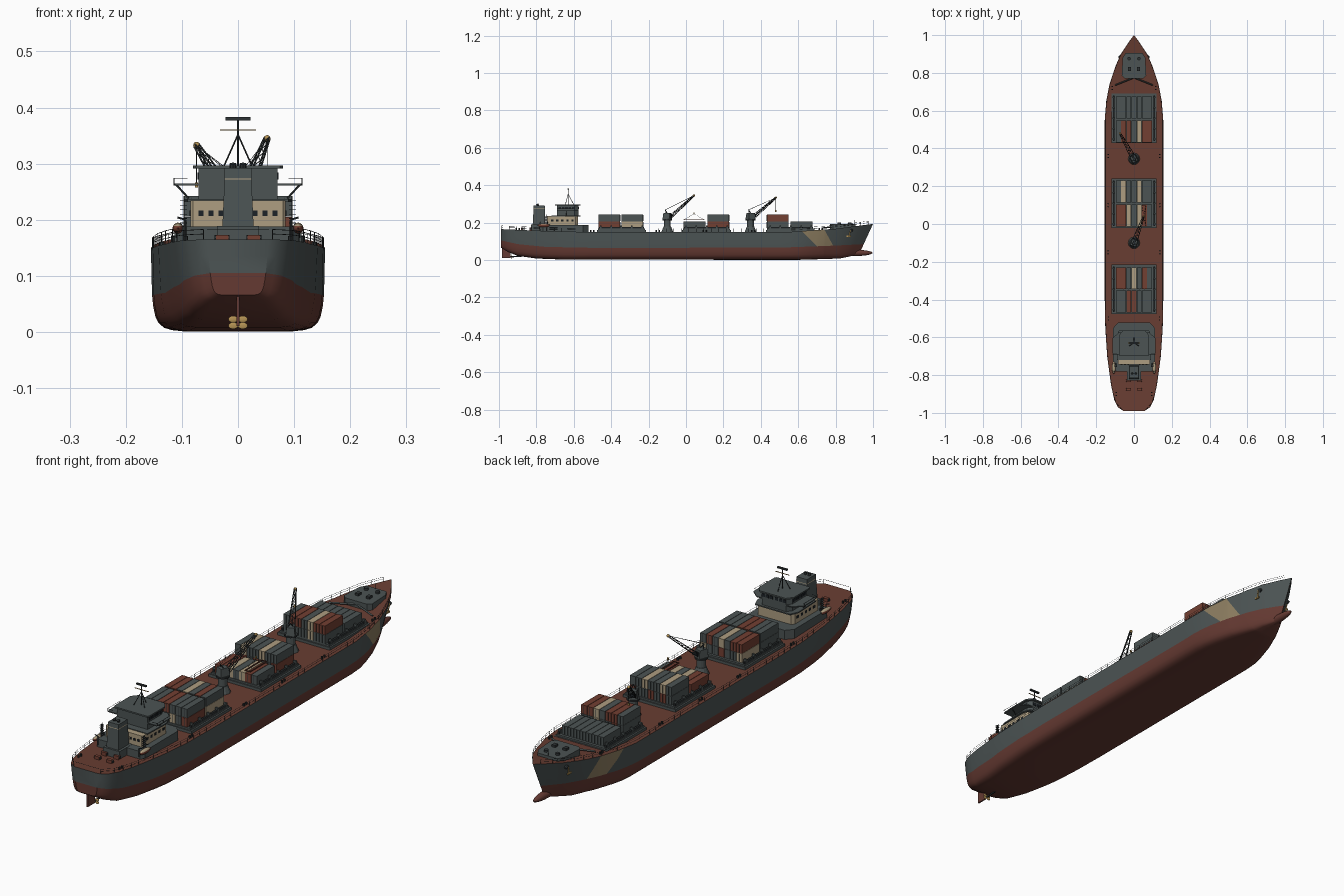
import bpy, bmesh, math
from mathutils import Vector, Matrix

if "Cube" in bpy.data.objects:
    bpy.data.objects.remove(bpy.data.objects["Cube"])

COLOURS = {
    "hull_grey": (0.072, 0.088, 0.088), "deck_red": (0.14, 0.047, 0.032),
    "keel_red": (0.13, 0.042, 0.032), "sand": (0.42, 0.34, 0.22),
    "patch_tan": (0.27, 0.21, 0.12), "box_red": (0.17, 0.05, 0.032),
    "dark_metal": (0.028, 0.034, 0.036), "glass": (0.012, 0.016, 0.02),
    "orange": (0.35, 0.10, 0.035), "bronze": (0.46, 0.29, 0.09)}
MATS = {}
for name, rgb in COLOURS.items():
    m = bpy.data.materials.new(name)
    m.use_nodes = True
    m.diffuse_color = (*rgb, 1)
    m.node_tree.nodes["Principled BSDF"].inputs["Base Color"].default_value = (*rgb, 1)
    MATS[name] = m


class Part:
    """One mesh object assembled from simple solids."""
    def __init__(self, name):
        self.name, self.bm, self.slots = name, bmesh.new(), []

    def slot(self, mat):
        if mat not in self.slots:
            self.slots.append(mat)
        return self.slots.index(mat)

    def paint(self, verts, mat):
        for f in {f for v in verts for f in v.link_faces}:
            f.material_index = self.slot(mat)
        return verts

    def box(self, c, s, mat, taper=1, turn=0):
        M = Matrix.Translation(c) @ Matrix.Rotation(turn, 4, 'Z') @ Matrix.Diagonal((*s, 1))
        verts = bmesh.ops.create_cube(self.bm, size=1)["verts"]
        for v in verts:
            if v.co.z > 0:
                v.co.x, v.co.y = v.co.x * taper, v.co.y * taper
            v.co = M @ v.co
        return self.paint(verts, mat)

    def rod(self, a, b, r, mat, r2=None, n=5):
        a, b = Vector(a), Vector(b)
        M = Matrix.Translation((a + b) / 2) @ (b - a).to_track_quat('Z', 'Y').to_matrix().to_4x4()
        self.paint(bmesh.ops.create_cone(self.bm, cap_ends=True, segments=n, radius1=r,
                   radius2=r if r2 is None else r2, depth=(b - a).length, matrix=M)["verts"], mat)

    def ball(self, c, s, mat):
        M = Matrix.Translation(c) @ Matrix.Diagonal((*s, 1))
        return self.paint(bmesh.ops.create_uvsphere(self.bm, u_segments=14, v_segments=8,
                          radius=1, matrix=M)["verts"], mat)

    def prism(self, half, z0, z1, mat):
        pts = half + [(-x, y) for x, y in reversed(half)]
        low, top = ([self.bm.verts.new((x, y, z)) for x, y in pts] for z in (z0, z1))
        self.bm.faces.new(low), self.bm.faces.new(top)
        for i in range(len(pts)):
            j = (i + 1) % len(pts)
            self.bm.faces.new((low[i], low[j], top[j], top[i]))
        self.paint(low + top, mat)

    def done(self, smooth=None):
        bmesh.ops.recalc_face_normals(self.bm, faces=self.bm.faces)
        mesh = bpy.data.meshes.new(self.name)
        self.bm.to_mesh(mesh)
        for s in self.slots:
            mesh.materials.append(MATS[s])
        ob = bpy.data.objects.new(self.name, mesh)
        bpy.context.collection.objects.link(ob)
        if smooth:
            bpy.ops.object.select_all(action='DESELECT')
            ob.select_set(True)
            bpy.context.view_layer.objects.active = ob
            bpy.ops.object.shade_smooth_by_angle(angle=math.radians(smooth))


def lerp(table, y):
    for (a, p), (b, q) in zip(table, table[1:]):
        if y <= b:
            return p + (q - p) * max(0, (y - a) / (b - a))
    return table[-1][1]


# Hull lines: half width, deck height, keel height and waterline along the length
WIDTH = [(-.99, .055), (-.97, .085), (-.93, .105), (-.85, .122), (-.7, .142), (-.55, .152), (-.4, .155),
         (.55, .155), (.65, .147), (.74, .13), (.83, .1), (.9, .07), (.96, .03), (1, .0005)]
DECK = [(-.99, .165), (-.8, .157), (-.55, .15), (.55, .15), (.8, .167), (1, .193)]
KEEL = [(-.99, .066), (-.95, .042), (-.9, .022), (-.8, .008), (-.65, .002), (.6, .001), (.85, .008), (1, .03)]
WATER = [(-.99, .105), (-.9, .085), (-.75, .07), (-.5, .065), (.5, .066), (.75, .075), (1, .085)]
LOW = [(0, 0), (.62, 0), (.76, .035), (.85, .1), (.91, .22), (.95, .4), (.975, .7), (.988, 1)]
HIGH = [(.996, .5), (1, 1)]

hull = Part("hull")
stations = sorted({a for t in (WIDTH, DECK, KEEL, WATER) for a, _ in t} | {-.98, -.2, 0, .2, .7, .93, .98})
rows = []
for y in stations:
    w, d, k, wl = (lerp(t, y) for t in (WIDTH, DECK, KEEL, WATER))
    bow, stern = max(0, (y - .6) / .4), max(0, (-.6 - y) / .4)
    ring = []
    for u, z in [(u, k + (wl - k) * f) for u, f in LOW] + [(u, wl + (d - wl) * f) for u, f in HIGH]:
        drop = 1 - (z - k) / (d - k)
        ring.append((w * u * (1 - drop * (.4 * bow + .15 * stern)), y - .075 * drop * bow ** 2, z))
    rows.append([[hull.bm.verts.new((s * x, yy, z)) for x, yy, z in ring] for s in (1, -1)])
keel_i, grey_i, deck_i, tan_i = map(hull.slot, ("keel_red", "hull_grey", "deck_red", "patch_tan"))
for a, b in zip(rows, rows[1:]):
    for s in (0, 1):
        for i in range(len(a[0]) - 1):
            f = hull.bm.faces.new((a[s][i], a[s][i + 1], b[s][i + 1], b[s][i]))
            f.material_index = keel_i if i < len(LOW) - 1 else grey_i
    hull.bm.faces.new((a[0][-1], a[1][-1], b[1][-1], b[0][-1])).material_index = deck_i
for i in range(len(LOW) + len(HIGH) - 1):
    p, q = rows[0]
    hull.bm.faces.new((p[i], p[i + 1], q[i + 1], q[i])).material_index = keel_i if i < len(LOW) - 1 else grey_i
bmesh.ops.remove_doubles(hull.bm, verts=hull.bm.verts, dist=.00005)
# Slanted tan patch on both bows
edges = [(.62, 1.0), (.745, .55)]
for y, slope in edges:
    bmesh.ops.bisect_plane(hull.bm, geom=hull.bm.verts[:] + hull.bm.edges[:] + hull.bm.faces[:],
                           plane_co=(0, y, .153), plane_no=(0, 1, slope))
for f in hull.bm.faces:
    c = f.calc_center_median()
    inside = [c.y + (c.z - .153) * s > y for y, s in edges]
    if f.material_index == grey_i and inside == [True, False]:
        f.material_index = tan_i
hull.done(smooth=35)

# Bulb, rudder and propeller
bulb = Part("bow_bulb")
bulb.ball((0, .9, .038), (.017, .098, .017), "keel_red")
bulb.done(smooth=60)
gear = Part("rudder_and_propeller")
gear.box((0, -.962, .042), (.006, .046, .062), "keel_red")
gear.rod((0, -.938, .017), (0, -.88, .02), .004, "dark_metal")
for i in range(4):
    a = math.pi / 4 + i * math.pi / 2
    gear.ball((.012 * math.cos(a), -.932, .017 + .008 * math.sin(a)), (.009, .002, .006), "bronze")
gear.done()

# Railings, bollards and anchors, mirrored port and starboard
rail = Part("deck_railing")
fit = Part("deck_fittings")
for s in (1, -1):
    steps = [-.985 + i * .04 for i in range(50)]
    path = [Vector((s * (lerp(WIDTH, y) * .985), y, lerp(DECK, y))) for y in steps]
    for i, p in enumerate(path):
        rail.rod(p, p + Vector((0, 0, .018)), .0007, "dark_metal", n=4)
        for h in (.01, .018):
            if i:
                rail.rod(path[i - 1] + Vector((0, 0, h)), p + Vector((0, 0, h)), .0006, "dark_metal", n=4)
    for y in (-.9, -.5, -.15, .1, .36, .72):
        for dy in (-.008, .008):
            x, z = s * (lerp(WIDTH, y) - .018), lerp(DECK, y)
            fit.rod((x, y + dy, z - .002), (x, y + dy, z + .01), .004, "dark_metal", n=8)
    for y in (-.83, -.875):
        fit.box((s * .028, y, .166), (.022, .014, .014), "box_red")
        fit.rod((s * .015, y, .167), (s * .042, y, .167), .006, "dark_metal", n=8)
    fit.rod((s * .068, .885, .16), (s * .078, .885, .155), .008, "dark_metal", n=10)
    fit.rod((s * .078, .88, .16), (s * .074, .87, .125), .0025, "bronze")
    fit.box((s * .076, .87, .127), (.006, .022, .006), "bronze")
    fit.rod((0, .775, .176), (s * .1, .735, .172), .004, "hull_grey", n=4)
rail.rod((-.055, -.985, .183), (.055, -.985, .183), .0007, "dark_metal", n=4)
fit.done()
rail.done()

# Raised forecastle platform with windlasses
fore = Part("forecastle_platform")
fore.prism([(.05, .77), (.065, .785), (.06, .88), (.045, .905)], .16, .192, "hull_grey")
for s in (1, -1):
    fore.rod((s * .026, .875, .19), (s * .026, .875, .2), .009, "dark_metal", n=12)
    fore.box((s * .025, .82, .196), (.016, .02, .01), "dark_metal")
fore.rod((0, .9, .19), (0, .9, .215), .0015, "dark_metal")
fore.done()

# Cargo hatches with container bays; letters give the colour across the ship
CODE = {"g": "hull_grey", "r": "box_red", "s": "sand"}
BAYS = [(.617, ["ggggggg"]), (.49, ["grggsgg", "grrgsrr"]), (.173, ["grgrggr", "gsggsgg"]),
        (.045, ["rrsgsrg"]), (-.287, ["sggrggs", "rrgsgrg"]), (-.41, ["grggsgr", "ggrrggg"])]
for i, y in enumerate((.56, .11, -.345)):
    hatch = Part(f"cargo_hatch_{i + 1}")
    hatch.box((0, y, .154), (.24, .262, .014), "hull_grey")
    hatch.box((0, y, .164), (.226, .252, .008), "hull_grey")
    for s in (1, -1):
        hatch.box((s * .107, y, .172), (.007, .24, .01), "dark_metal")
        for k in range(5):
            hatch.box((s * .107, y - .11 + k * .055, .175), (.012, .008, .02), "hull_grey")
    hatch.done()
for i, (y, tiers) in enumerate(BAYS):
    bay = Part(f"containers_{i + 1}")
    for t, row in enumerate(tiers):
        for k, c in enumerate(row):
            x, z = (k - 3) * .0275, .1865 + t * .0375
            bay.box((x, y, z), (.0255, .116, .0365), CODE[c])
            for e in (-1, 1):
                bay.box((x, y + e * .0585, z), (.0015, .001, .032), "dark_metal")
    bay.done()


def crane(name, y, tip, hook_z):
    c, tip = Part(name), Vector(tip)
    c.rod((0, y, .148), (0, y, .178), .032, "hull_grey", .02, n=12)
    c.rod((0, y, .178), (0, y, .212), .018, "hull_grey", n=12)
    c.rod((0, y, .212), (0, y, .218), .026, "dark_metal", n=12)
    flat = Vector((tip.x, tip.y - y, 0)).normalized()
    side = Vector((-flat.y, flat.x, 0))
    turn = math.atan2(-flat.x, flat.y)
    c.box((0, y, .234), (.036, .042, .034), "hull_grey", .8, turn)
    c.box(Vector((0, y, .236)) + flat * .02, (.02, .008, .014), "glass", 1, turn)
    foot, head = Vector((0, y, .232)) + flat * .02, Vector((0, y, .268)) - flat * .012
    # Lattice jib made of four chords with zigzag bracing
    up = (tip - foot).normalized().cross(side) * -.006
    chords = [(foot + side * (.013 * a) + up * b, tip + side * (.004 * a) + up * (b * .5))
              for a, b in ((1, 1), (1, -1), (-1, -1), (-1, 1))]
    n = 8
    for k, (a, b) in enumerate(chords):
        c.rod(a, b, .0016, "dark_metal")
        p, q = chords[(k + 1) % 4]
        for j in range(n):
            c.rod(a.lerp(b, j / n), p.lerp(q, (j + 1) / n), .0009, "dark_metal", n=4)
    c.ball(tip, (.006, .006, .006), "bronze")
    for s in (1, -1):
        c.rod(Vector((0, y, .245)) + side * (.012 * s), head, .002, "dark_metal")
        c.rod(head + side * (.004 * s), tip, .0007, "dark_metal", n=4)
    c.rod(tip, (tip.x, tip.y, hook_z), .0007, "dark_metal", n=4)
    c.box((tip.x, tip.y, hook_z), (.006, .006, .009), "bronze")
    c.done()


crane("crane_aft", -.1, (.052, .043, .345), .25)
crane("crane_forward", .345, (-.074, .48, .333), .262)
sling = Part("lifting_frame")
for a in (-1, 1):
    sling.box((.052 + a * .011, .043, .215), (.003, .11, .004), "box_red")
    sling.box((.052, .043 + a * .054, .215), (.025, .003, .004), "box_red")
    for b in (-1, 1):
        sling.rod((.052, .043, .247), (.052 + a * .011, .043 + b * .054, .215), .0006, "dark_metal", n=4)
sling.done()

# Deckhouse: grey base, sand accommodation block, grey wheelhouse
house = Part("deckhouse")
house.prism([(.098, -.78), (.11, -.765), (.11, -.55), (.085, -.522)], .148, .188, "hull_grey")
house.prism([(.08, -.745), (.085, -.74), (.085, -.59), (.075, -.578)], .188, .234, "sand")
house.prism([(.09, -.72), (.095, -.6), (.08, -.565)], .232, .237, "hull_grey")
house.prism([(.07, -.69), (.07, -.595), (.055, -.575)], .237, .293, "hull_grey")
house.prism([(.112, -.69), (.115, -.66), (.115, -.605), (.08, -.575)], .261, .265, "hull_grey")
house.prism([(.075, -.7), (.08, -.69), (.08, -.59), (.06, -.565)], .291, .297, "hull_grey")
for s in (1, -1):
    for k in range(5):
        house.box((s * .085, -.715 + k * .027, .212), (.003, .012, .01), "glass")
        house.box((s * .0705, -.675 + k * .018, .278), (.003, .014, .012), "glass")
    for k in range(3):
        house.box((s * (.012 + k * .018), -.5745, .278), (.014, .003, .012), "glass")
        house.box((s * (.03 + k * .018), -.745, .212), (.009, .003, .01), "glass")
    for y in (-.69, -.65, -.61):
        house.rod((s * .114, y, .263), (s * .114, y, .274), .0007, "dark_metal", n=4)
    house.rod((s * .114, -.69, .274), (s * .114, -.605, .274), .0008, "dark_metal", n=4)
    house.rod((s * .09, -.69, .274), (s * .114, -.69, .274), .0008, "dark_metal", n=4)
    house.rod((s * .11, -.64, .262), (s * .088, -.64, .238), .002, "dark_metal")
    # Outside ladder
    for y in (-.745, -.755):
        house.rod((s * .096, y, .186), (s * .096, y, .242), .001, "dark_metal", n=4)
    for k in range(6):
        house.box((s * .097, -.75, .194 + k * .008), (.012, .012, .0015), "dark_metal")
house.done()

# Funnel with coloured bands and exhaust pipes
funnel = Part("funnel")
funnel.box((0, -.785, .172), (.075, .085, .034), "hull_grey")
funnel.box((0, -.785, .234), (.056, .07, .104), "hull_grey", .84)
for z, h, c in ((.266, .012, "orange"), (.274, .004, "sand"), (.284, .016, "hull_grey")):
    funnel.box((0, -.785, z), (.049, .061, h), c, .97)
for s in (1, -1):
    funnel.rod((s * .009, -.79, .285), (s * .009, -.795, .3), .006, "dark_metal", n=8)
funnel.done()

# Signal mast with yard and radar bar
mast = Part("mast")
mast.rod((0, -.63, .295), (0, -.63, .378), .0022, "dark_metal")
for x, y in ((.025, -.645), (-.025, -.645), (0, -.6)):
    mast.rod((x, y, .296), (0, -.63, .352), .0015, "dark_metal")
mast.box((0, -.63, .38), (.045, .008, .006), "dark_metal")
mast.box((0, -.63, .36), (.064, .003, .002), "bronze")
mast.done()

# Lifeboats: red hull, sand canopy, held by davits
for s, label in ((1, "left"), (-1, "right")):
    boat = Part(f"lifeboat_{label}")
    boat.ball((s * .107, -.76, .185), (.01, .034, .01), "box_red")
    top = boat.slot("sand")
    for f in boat.bm.faces:
        if f.calc_center_median().z > .188:
            f.material_index = top
    for y in (-.78, -.74):
        boat.rod((s * .094, y, .165), (s * .094, y, .2), .002, "dark_metal")
        boat.rod((s * .094, y, .2), (s * .108, y, .204), .002, "dark_metal")
    boat.done(smooth=40)
